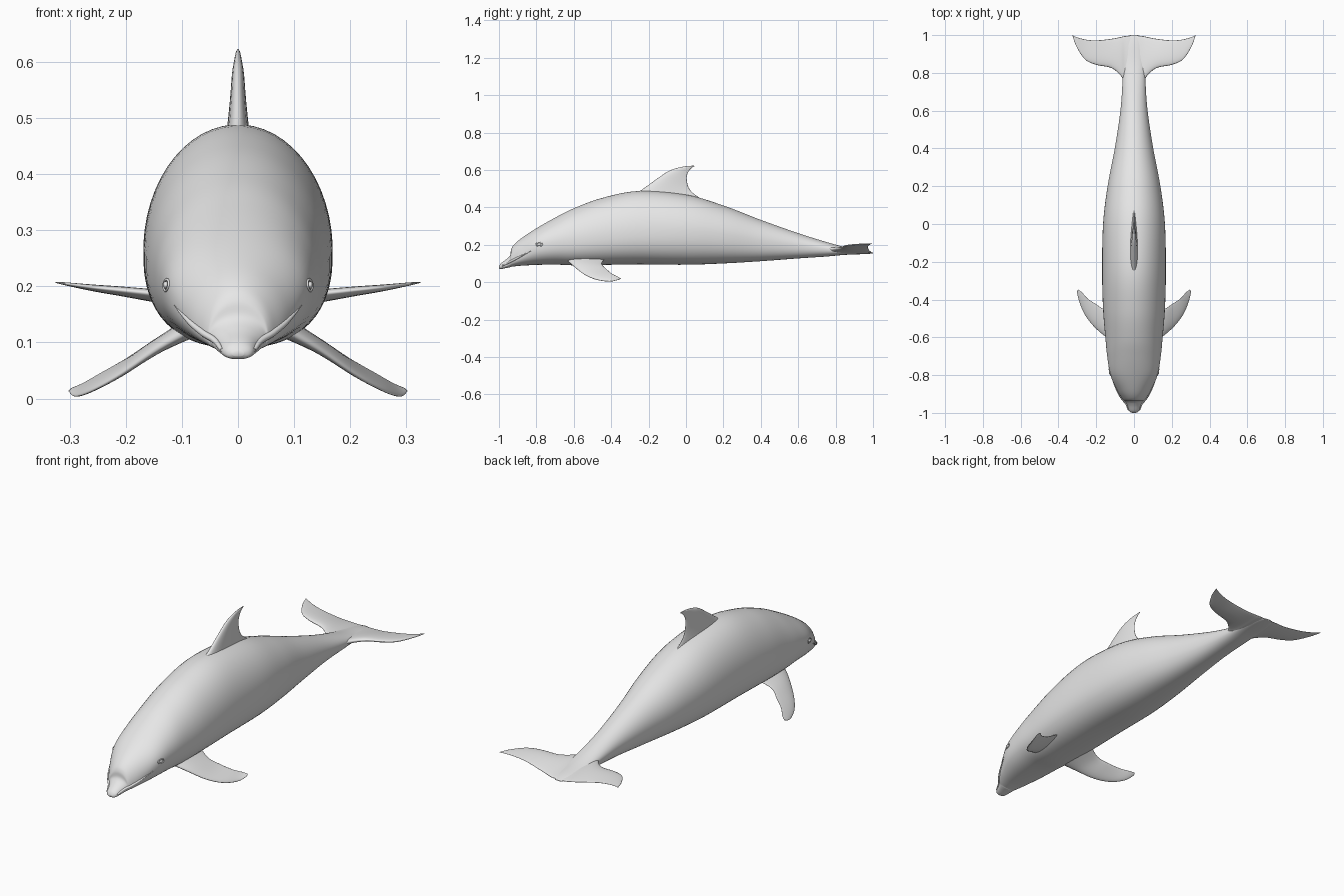
import bpy
import bmesh
from math import sin, cos, pi
from mathutils import Vector, Matrix

old = bpy.data.objects.get("Cube")
if old:
    bpy.data.objects.remove(old, do_unlink=True)

# One plain grey skin
skin = bpy.data.materials.new("grey_skin")
skin.use_nodes = True
grey = (0.8, 0.8, 0.8, 1)
skin.diffuse_color = grey
skin.node_tree.nodes["Principled BSDF"].inputs["Base Color"].default_value = grey


def smooth_rows(rows, steps):
    """Run a smooth spline through rows of numbers."""
    out = []
    last = len(rows) - 1
    for i in range(last):
        around = [rows[min(max(i + k, 0), last)] for k in (-1, 0, 1, 2)]
        for s in range(steps):
            t = s / steps
            out.append([b + t * ((c - a) + t * ((2 * a - 5 * b + 4 * c - d)
                        + t * (3 * (b - c) + d - a))) / 2
                        for a, b, c, d in zip(*around)])
    out.append(list(rows[last]))
    return out


def add_object(name, data, mirrored):
    obj = bpy.data.objects.new(name, data)
    bpy.context.collection.objects.link(obj)
    data.materials.append(skin)
    if mirrored:
        obj.modifiers.new("both_sides", 'MIRROR')
    return obj


def finish(name, bm, mirrored=False):
    bmesh.ops.recalc_face_normals(bm, faces=bm.faces)
    mesh = bpy.data.meshes.new(name)
    bm.to_mesh(mesh)
    bm.free()
    mesh.shade_smooth()
    return add_object(name, mesh, mirrored)


def loft(name, rings, mirrored=False):
    """Skin a list of closed rings and cap both ends."""
    bm = bmesh.new()
    loops = [[bm.verts.new(p) for p in ring] for ring in rings]
    count = len(loops[0])
    for a, b in zip(loops, loops[1:]):
        for k in range(count):
            n = (k + 1) % count
            bm.faces.new((a[k], a[n], b[n], b[k]))
    bm.faces.new(loops[0])
    bm.faces.new(loops[-1])
    return finish(name, bm, mirrored)


def fin(name, stations, normal, mirrored=False):
    """Loft teardrop sections: leading point, trailing point, half thickness."""
    rings = []
    for row in smooth_rows(stations, 6):
        lead, trail, thick = Vector(row[:3]), Vector(row[3:6]), row[6]
        ring = []
        for k in range(28):
            a = 2 * pi * k / 28
            c = (1 - cos(a)) / 2
            ring.append(lead.lerp(trail, c) + normal * thick * sin(a) * (1.3 - 0.8 * c))
        rings.append(ring)
    return loft(name, rings, mirrored)


def tube(name, points, radii, thickness, cyclic=False):
    curve = bpy.data.curves.new(name, 'CURVE')
    curve.dimensions = '3D'
    curve.bevel_depth = thickness
    curve.bevel_resolution = 3
    spline = curve.splines.new('POLY')
    spline.points.add(len(points) - 1)
    for point, co, r in zip(spline.points, points, radii):
        point.co = (*co, 1)
        point.radius = r
    spline.use_cyclic_u = cyclic
    spline.use_smooth = True
    return add_object(name, curve, True)


# Body stations from beak tip to tail: y, bottom, top, half width, widest height
BODY = [
    (-1, .075, .085, .01, .08),
    (-.99, .07, .1, .026, .083),
    (-.96, .076, .123, .038, .092),
    (-.94, .08, .145, .049, .105),
    (-.935, .082, .175, .055, .11),
    (-.92, .084, .2, .066, .12),
    (-.88, .088, .235, .09, .145),
    (-.8, .092, .288, .125, .19),
    (-.7, .094, .345, .142, .21),
    (-.6, .09, .395, .152, .22),
    (-.45, .092, .45, .164, .24),
    (-.25, .095, .488, .169, .26),
    (0, .093, .468, .164, .265),
    (.2, .1, .41, .14, .25),
    (.4, .112, .333, .102, .22),
    (.6, .127, .262, .072, .195),
    (.75, .137, .215, .061, .178),
    (.85, .146, .188, .057, .168),
    (.95, .15, .17, .045, .16),
    (1, .153, .158, .02, .155),
]
body_rows = smooth_rows(BODY, 6)
UPPER, LOWER = 2.0, 2.4


def body_ring(row, count=56):
    y, bottom, top, wide, mid = row
    ring = []
    for k in range(count):
        a = 2 * pi * (k + 0.5) / count
        c, s = cos(a), sin(a)
        power = 2 / (UPPER if s > 0 else LOWER)
        reach = top - mid if s > 0 else bottom - mid
        side = 1 if c > 0 else -1
        ring.append((side * wide * abs(c) ** power, y, mid + reach * abs(s) ** power))
    return ring


def on_skin(y, z):
    """Point on the left side of the body at a given length and height."""
    for a, b in zip(body_rows, body_rows[1:]):
        if a[0] <= y <= b[0]:
            t = (y - a[0]) / (b[0] - a[0])
            _, bottom, top, wide, mid = [p + t * (q - p) for p, q in zip(a, b)]
            break
    power = UPPER if z > mid else LOWER
    s = (z - mid) / ((top if z > mid else bottom) - mid)
    return Vector((wide * max(0, 1 - s ** power) ** (1 / power), y, z))


loft("body", [body_ring(row) for row in body_rows])

# Dorsal fin: y and z of both edges, half thickness
DORSAL = [
    (-.32, .45, .2, .38, .03),
    (-.246, .488, .075, .45, .021),
    (-.166, .545, .02, .495, .015),
    (-.1, .59, .004, .55, .011),
    (-.05, .61, .01, .585, .007),
    (0, .62, .027, .608, .004),
    (.042, .623, .045, .62, .001),
]
fin("dorsal_fin", [(0, a, b, 0, c, d, t) for a, b, c, d, t in DORSAL], Vector((1, 0, 0)))

# Flippers, swept back and down
FLIPPER = [
    (.07, -.65, .13, .07, -.42, .14, .02),
    (.14, -.605, .09, .15, -.45, .1, .012),
    (.21, -.545, .042, .2, -.425, .07, .008),
    (.26, -.48, .014, .245, -.395, .045, .006),
    (.29, -.41, .004, .275, -.362, .028, .004),
    (.302, -.36, .013, .296, -.347, .019, .001),
]
fin("flippers", FLIPPER, Vector((.5, 0, .86)), True)

# Tail flukes: x, then y and z of both edges, half thickness
FLUKE = [
    (-.02, .72, .174, .998, .156, .015),
    (.04, .74, .175, .996, .158, .015),
    (.07, .785, .179, .99, .162, .014),
    (.12, .826, .184, .98, .17, .012),
    (.2, .843, .192, .972, .186, .009),
    (.26, .872, .198, .977, .196, .006),
    (.305, .94, .204, .99, .204, .003),
    (.325, .995, .207, 1, .207, .001),
]
fin("tail_flukes", [(x, a, b, x, c, d, t) for x, a, b, c, d, t in FLUKE],
    Vector((0, 0, 1)), True)

# Lips: a soft ridge from beak tip to mouth corner
lip_steps = [i / 16 for i in range(17)]
tube("lips", [on_skin(-.985 + .155 * t, .086 + .08 * t) * 1 for t in lip_steps],
     [max(.1, sin(pi * (t * .8 + .2))) for t in lip_steps], .006)

# Eyes: lid ring laid on the skin with a small ball inside
EYE_Y, EYE_Z = -.785, .202
angles = [2 * pi * i / 20 for i in range(20)]
tube("eyelids", [on_skin(EYE_Y + .017 * cos(a), EYE_Z + .01 * sin(a)) for a in angles],
     [1] * len(angles), .0025, True)
bm = bmesh.new()
place = Matrix.Translation(on_skin(EYE_Y, EYE_Z)) @ Matrix.Diagonal((.005, .012, .007, 1))
bmesh.ops.create_uvsphere(bm, u_segments=16, v_segments=10, radius=1, matrix=place)
finish("eyes", bm, True)
